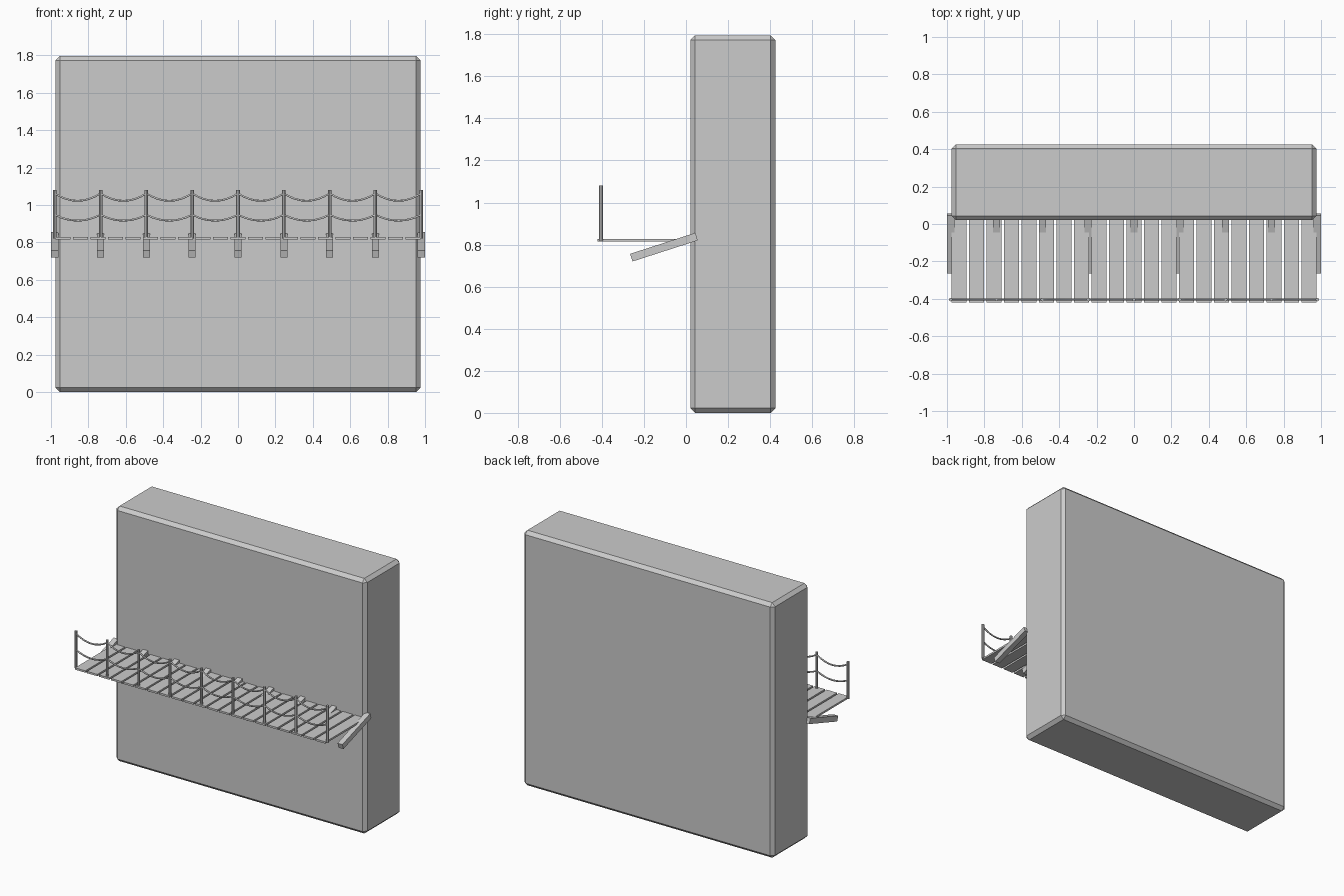
import bpy, math
from mathutils import Vector

if "Cube" in bpy.data.objects:
    bpy.data.objects.remove(bpy.data.objects["Cube"])

grey = bpy.data.materials.new("plain_grey")
grey.diffuse_color = (0.6, 0.6, 0.6, 1)
grey.use_nodes = True
grey.node_tree.nodes["Principled BSDF"].inputs["Base Color"].default_value = grey.diffuse_color


def box(name, center, size, tilt=0.0, bevel=0.0):
    bpy.ops.mesh.primitive_cube_add(size=1, location=center, rotation=(tilt, 0, 0))
    ob = bpy.context.object
    ob.name = name
    ob.scale = size
    bpy.ops.object.transform_apply(location=False, rotation=False, scale=True)
    ob.data.materials.append(grey)
    if bevel:
        mod = ob.modifiers.new("chamfer", 'BEVEL')
        mod.width = bevel
        mod.segments = 1
    return ob


def rope(name, z_end, sag, xs, y, radius):
    # one continuous rope hanging in a parabola between neighbouring posts
    steps = 8
    pts = []
    for a, b in zip(xs, xs[1:]):
        for i in range(steps):
            t = i / steps
            pts.append(Vector((a + (b - a) * t, y, z_end - sag * 4 * t * (1 - t))))
    pts.append(Vector((xs[-1], y, z_end)))
    curve = bpy.data.curves.new(name, 'CURVE')
    curve.dimensions = '3D'
    curve.bevel_depth = radius
    curve.bevel_resolution = 1
    curve.use_fill_caps = True
    spline = curve.splines.new('POLY')
    spline.points.add(len(pts) - 1)
    for p, co in zip(spline.points, pts):
        p.co = (*co, 1)
    ob = bpy.data.objects.new(name, curve)
    bpy.context.collection.objects.link(ob)
    curve.materials.append(grey)


# chamfered wall slab
box("wall", (0, 0.223, 0.8975), (1.952, 0.405, 1.795), bevel=0.023)

# walkway planks
for i in range(21):
    box("plank", (-0.935 + i * 0.0935, -0.195, 0.821), (0.08, 0.45, 0.013))

# nine bays: slanted support beams and railing posts
xs = [-0.98 + i * 0.245 for i in range(9)]
tilt = math.atan2(0.1, 0.31)
for x in xs:
    box("support_beam", (x, -0.105, 0.788), (0.038, 0.326, 0.038), tilt=tilt)
    bpy.ops.mesh.primitive_cylinder_add(vertices=8, radius=0.0095, depth=0.26,
                                        location=(x, -0.404, 0.95))
    post = bpy.context.object
    post.name = "railing_post"
    post.data.materials.append(grey)
    bpy.ops.object.shade_smooth_by_angle()

# two hanging railing ropes
rope("upper_rope", 1.062, 0.04, xs, -0.404, 0.0055)
rope("lower_rope", 0.948, 0.032, xs, -0.404, 0.0055)
